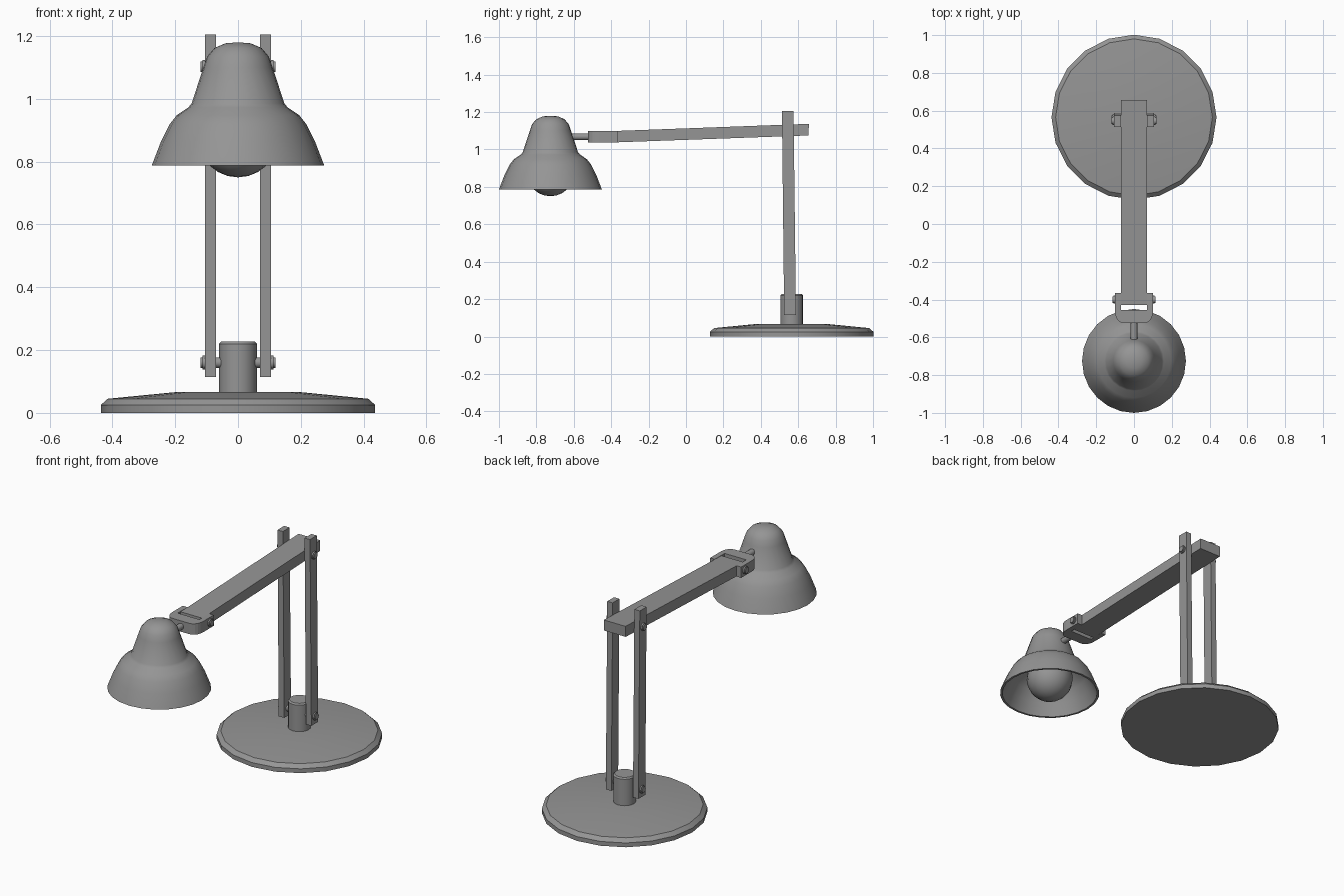
import bpy, bmesh, math
from mathutils import Matrix, Vector

cube = bpy.data.objects.get("Cube")
if cube:
    bpy.data.objects.remove(cube, do_unlink=True)

grey = bpy.data.materials.new("satin grey")
grey.use_nodes = True
colour = (0.3, 0.3, 0.3, 1)
grey.diffuse_color = colour
grey.node_tree.nodes["Principled BSDF"].inputs["Base Color"].default_value = colour

STAND_Y, SHADE_Y = 0.565, -0.725


def finish(name, bm, smooth=None):
    bmesh.ops.recalc_face_normals(bm, faces=bm.faces)
    mesh = bpy.data.meshes.new(name)
    bm.to_mesh(mesh)
    bm.free()
    mesh.materials.append(grey)
    obj = bpy.data.objects.new(name, mesh)
    bpy.context.collection.objects.link(obj)
    if smooth:
        bpy.ops.object.select_all(action='DESELECT')
        obj.select_set(True)
        bpy.context.view_layer.objects.active = obj
        bpy.ops.object.shade_smooth_by_angle(angle=math.radians(smooth))
    return obj


def lathe(name, profile, y, sides=20, smooth=30):
    """Spin a radius/height profile about a vertical axis."""
    bm = bmesh.new()
    verts = [bm.verts.new((r, y, z)) for r, z in profile]
    edges = [bm.edges.new(pair) for pair in zip(verts, verts[1:])]
    bmesh.ops.spin(bm, geom=verts + edges, cent=(0, y, 0), axis=(0, 0, 1),
                   angle=math.tau, steps=sides)
    bmesh.ops.remove_doubles(bm, verts=bm.verts, dist=0.0005)
    return finish(name, bm, smooth)


def prism(name, outline, axis, low, high):
    """Extrude an outline along x (outline in y, z) or z (outline in x, y)."""
    bm = bmesh.new()
    place = (lambda a, b: (low, a, b)) if axis == 'x' else (lambda a, b: (a, b, low))
    face = bm.faces.new([bm.verts.new(place(a, b)) for a, b in outline])
    out = bmesh.ops.extrude_face_region(bm, geom=[face])
    step = Vector((1, 0, 0) if axis == 'x' else (0, 0, 1)) * (high - low)
    bmesh.ops.translate(bm, vec=step,
                        verts=[v for v in out["geom"] if isinstance(v, bmesh.types.BMVert)])
    return finish(name, bm)


def rod(name, start, end, radius, sides=12):
    start, end = Vector(start), Vector(end)
    bm = bmesh.new()
    turn = (end - start).to_track_quat('Z', 'Y').to_matrix().to_4x4()
    bmesh.ops.create_cone(bm, cap_ends=True, segments=sides, radius1=radius,
                          radius2=radius, depth=(end - start).length,
                          matrix=Matrix.Translation((start + end) / 2) @ turn)
    return finish(name, bm, 40)


# Round base and the short post in its middle
lathe("base", [(0, 0), (0.437, 0), (0.437, 0.025), (0.415, 0.045),
               (0.2, 0.066), (0, 0.066)], STAND_Y, smooth=20)
lathe("post", [(0, 0.06), (0.06, 0.06), (0.06, 0.22), (0.053, 0.228), (0, 0.228)], STAND_Y)

# Pair of uprights with their pins
for side, s in (("left", 1), ("right", -1)):
    low, high = sorted((0.07 * s, 0.105 * s))
    prism(side + "_upright", [(0.525, 0.115), (0.588, 0.115), (0.575, 1.205),
                              (0.513, 1.205)], 'x', low, high)
    for part, y, z, outer in (("lower", 0.557, 0.16, 0.105), ("upper", 0.546, 1.102, 0.105),
                              ("bracket", -0.4, 1.07, 0.1)):
        rod(f"{side}_{part}_pin", (0.05 * s, y, z), ((outer + 0.014) * s, y, z), 0.017)
        rod(f"{side}_{part}_washer", (outer * s, y, z), ((outer + 0.008) * s, y, z), 0.022)

# Long arm, sloping slightly down to the front
prism("arm", [(0.655, 1.075), (0.657, 1.137), (-0.428, 1.097), (-0.43, 1.036)],
      'x', -0.07, 0.07)

# Forked bracket with a rounded nose
half = [(0.1, -0.365), (0.1, -0.465)]
half += [(0.055 + 0.045 * math.cos(a), -0.465 - 0.06 * math.sin(a))
         for a in (math.pi * k / 10 for k in range(1, 6))]
inner = [(-0.07, -0.365), (-0.07, -0.455), (0.07, -0.455), (0.07, -0.365)]
outline = half + [(-x, y) for x, y in reversed(half)] + inner
prism("bracket", outline, 'z', 1.037, 1.1)
rod("shade_rod", (0, -0.51, 1.068), (0, -0.64, 1.068), 0.018)

# Bell shade as a thin shell
outer = [(0, 1.18), (0.04, 1.177), (0.075, 1.162), (0.098, 1.135), (0.11, 1.1),
         (0.148, 0.985), (0.158, 0.973), (0.195, 0.948), (0.217, 0.92),
         (0.245, 0.865), (0.275, 0.787)]
shell = [(max(r - 0.012, 0), z - (0.012 if z > 0.8 else 0)) for r, z in reversed(outer)]
lathe("shade", outer + shell, SHADE_Y, 24, 35)

# Bulb with its neck inside the shade
bulb = [(0.128 * math.sin(math.pi * k / 12), 0.878 - 0.128 * math.cos(math.pi * k / 12))
        for k in range(10)]
lathe("bulb", bulb + [(0.06, 1.0), (0.05, 1.12), (0, 1.12)], SHADE_Y, 16, 30)
